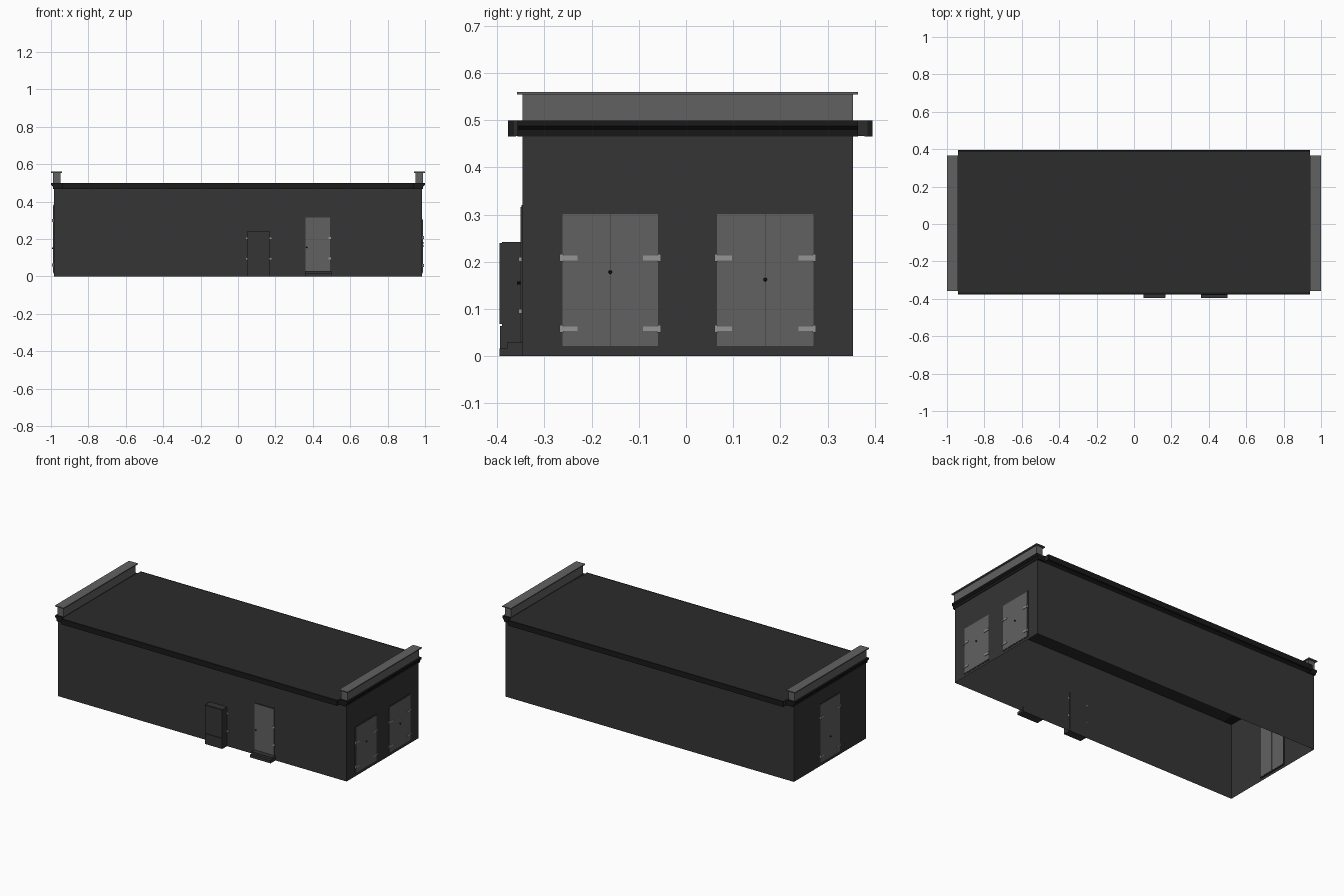
import bpy, bmesh
from mathutils import Matrix, Vector

if "Cube" in bpy.data.objects:
    bpy.data.objects.remove(bpy.data.objects["Cube"])


def material(name, v):
    m = bpy.data.materials.new(name)
    m.diffuse_color = (v, v, v, 1)
    m.use_nodes = True
    m.node_tree.nodes["Principled BSDF"].inputs["Base Color"].default_value = m.diffuse_color
    return m


WALL = material("wall_dark", 0.035)
ROOF = material("roof_dark", 0.025)
TRIM = material("trim_black", 0.01)
PALE = material("door_grey", 0.12)
METAL = material("metal_grey", 0.3)


def finish(bm, name, mat):
    me = bpy.data.meshes.new(name)
    bm.to_mesh(me)
    bm.free()
    me.materials.append(mat)
    ob = bpy.data.objects.new(name, me)
    bpy.context.collection.objects.link(ob)
    return ob


def box(name, x, y, z, mat, open_bottom=False):
    bm = bmesh.new()
    size = Vector((x[1] - x[0], y[1] - y[0], z[1] - z[0]))
    mid = Vector((x[0] + x[1], y[0] + y[1], z[0] + z[1])) / 2
    bmesh.ops.create_cube(bm, size=1, matrix=Matrix.Translation(mid) @ Matrix.Diagonal((*size, 1)))
    if open_bottom:
        low = [f for f in bm.faces if f.normal.z < -0.5]
        bmesh.ops.delete(bm, geom=low, context='FACES')
    return finish(bm, name, mat)


def xbox(name, s, x, y, z, mat):
    """Box on the end wall of side s (+1 right, -1 left)."""
    return box(name, sorted((s * x[0], s * x[1])), y, z, mat)


def prism_y(name, profile, y, mat):
    """Extrude an x-z profile along y."""
    bm = bmesh.new()
    f = bm.faces.new([bm.verts.new((px, y[0], pz)) for px, pz in profile])
    r = bmesh.ops.extrude_face_region(bm, geom=[f])
    bmesh.ops.translate(bm, vec=(0, y[1] - y[0], 0),
                        verts=[v for v in r['geom'] if isinstance(v, bmesh.types.BMVert)])
    bmesh.ops.recalc_face_normals(bm, faces=bm.faces)
    return finish(bm, name, mat)


def knob(name, loc, axis, mat):
    bm = bmesh.new()
    rot = Vector((0, 0, 1)).rotation_difference(Vector(axis)).to_matrix().to_4x4()
    bmesh.ops.create_cone(bm, cap_ends=True, segments=10, radius1=0.004, radius2=0.003,
                          depth=0.008, matrix=Matrix.Translation(loc) @ rot)
    return finish(bm, name, mat)


# Open-bottomed wall shell
box("walls", (-0.985, 0.985), (-0.347, 0.354), (0, 0.475), WALL, True)

# Roof slab with long overhanging eaves
box("roof", (-0.94, 0.94), (-0.365, 0.385), (0.467, 0.499), ROOF)
for n, y in (("front", (-0.377, -0.36)), ("back", (0.378, 0.395))):
    box(n + "_eave", (-0.94, 0.94), y, (0.466, 0.499), TRIM)

# End cornices, parapets and their cap plates
CORNICE = [(0.93, 0.466), (0.988, 0.466), (0.99, 0.48), (0.999, 0.488), (0.999, 0.499), (0.93, 0.499)]
for n, s in (("right", 1), ("left", -1)):
    prism_y(n + "_cornice", [(s * a, b) for a, b in CORNICE], (-0.357, 0.365), TRIM)
    xbox(n + "_parapet", s, (0.948, 0.99), (-0.347, 0.354), (0.497, 0.555), PALE)
    xbox(n + "_parapet_cap", s, (0.94, 1.0), (-0.358, 0.365), (0.554, 0.56), PALE)


def end_door(name, s, y, z, hinge_z, knob_z, depth):
    """Double door: dark frame, two leaves, strap hinges and a knob."""
    mid = (y[0] + y[1]) / 2
    xbox(name + "_frame", s, (depth, 0.9865), y, z, WALL)
    for i, (a, b) in enumerate(((y[0] + 0.006, mid - 0.0005), (mid + 0.0005, y[1] - 0.006))):
        xbox(f"{name}_leaf_{i}", s, (depth - 0.001, 0.988), (a, b), (z[0] + 0.005, z[1] - 0.006), PALE)
    for hz in hinge_z:
        for e, d in ((y[0], 1), (y[1], -1)):
            xbox(name + "_strap", s, (0.987, 0.991), sorted((e, e + d * 0.038)), (hz - 0.005, hz + 0.005), METAL)
            xbox(name + "_hinge_pin", s, (0.986, 0.994), sorted((e, e + d * 0.008)), (hz - 0.008, hz + 0.008), METAL)
    knob(name + "_knob", (s * 0.991, mid, knob_z), (s, 0, 0), TRIM)


# Two double doors on the right end, one on the left end
end_door("right_door_front", 1, (-0.268, -0.053), (0.016, 0.307), (0.208, 0.058), 0.178, 0.985)
end_door("right_door_back", 1, (0.06, 0.276), (0.016, 0.307), (0.208, 0.058), 0.162, 0.985)
end_door("left_door", -1, (-0.095, 0.105), (0.016, 0.385), (0.06, 0.3), 0.15, 0.978)

# Front door with hinges, handle and two steps
box("front_door_frame", (0.355, 0.497), (-0.349, -0.345), (0.028, 0.32), WALL)
box("front_door", (0.36, 0.492), (-0.351, -0.345), (0.03, 0.316), PALE)
for hz in (0.095, 0.205):
    box("front_door_hinge", (0.484, 0.497), (-0.355, -0.349), (hz - 0.005, hz + 0.005), METAL)
knob("front_door_handle", (0.368, -0.354, 0.155), (0, -1, 0), TRIM)
box("lower_step", (0.357, 0.499), (-0.395, -0.345), (0, 0.016), WALL)
box("upper_step", (0.357, 0.499), (-0.379, -0.345), (0.015, 0.029), WALL)

# Utility cabinet on the front wall
box("cabinet", (0.05, 0.168), (-0.39, -0.344), (0, 0.242), WALL)
box("cabinet_door", (0.052, 0.166), (-0.395, -0.388), (0.068, 0.24), WALL)
box("cabinet_base", (0.05, 0.168), (-0.394, -0.388), (0, 0.064), WALL)
for hz in (0.095, 0.205):
    box("cabinet_hinge", (0.164, 0.18), (-0.352, -0.346), (hz - 0.004, hz + 0.004), METAL)
    box("cabinet_latch", (0.042, 0.054), (-0.352, -0.346), (hz - 0.004, hz + 0.004), METAL)
